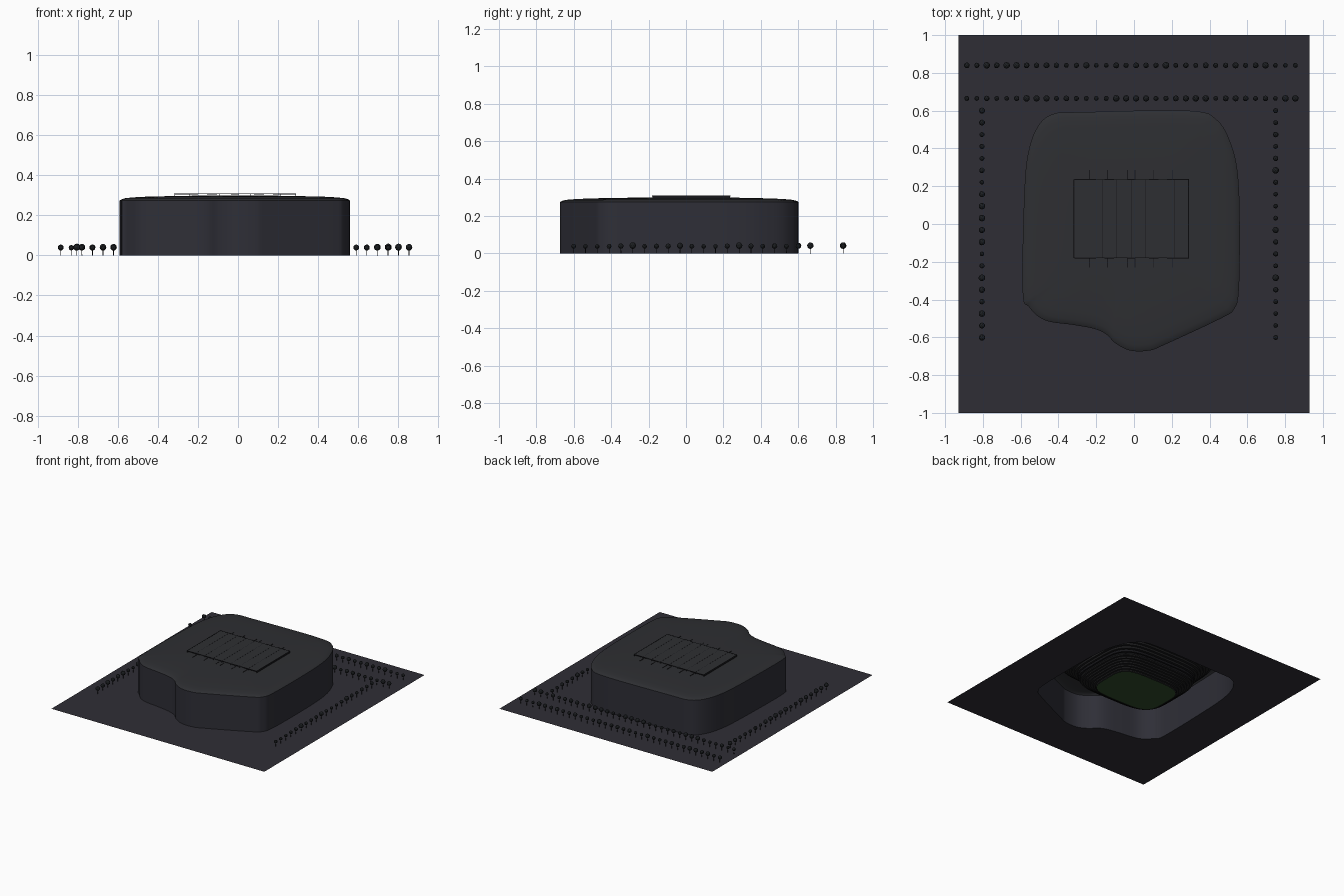
import bpy, bmesh, math, random
from mathutils import Vector

random.seed(4)
cube = bpy.data.objects.get("Cube")
if cube:
    bpy.data.objects.remove(cube)


def material(name, rgb):
    m = bpy.data.materials.new(name)
    m.use_nodes = True
    m.diffuse_color = (*rgb, 1)
    m.node_tree.nodes["Principled BSDF"].inputs["Base Color"].default_value = (*rgb, 1)
    return m


PAVING = material("dark paving", (.028, .027, .036))
WALL = material("facade grey", (.028, .028, .038))
ROOF = material("roof grey", (.027, .028, .032))
STAND = material("stand charcoal", (.012, .012, .013))
LEAF = material("dark foliage", (.012, .014, .016))
STEEL = material("dark steel", (.008, .008, .01))
GRASS = material("pitch green", (.03, .07, .025))


def finish(name, bm, *mats, smooth=None):
    mesh = bpy.data.meshes.new(name)
    bm.to_mesh(mesh)
    bm.free()
    for m in mats:
        mesh.materials.append(m)
    ob = bpy.data.objects.new(name, mesh)
    bpy.context.collection.objects.link(ob)
    if smooth:
        bpy.ops.object.select_all(action='DESELECT')
        ob.select_set(True)
        bpy.context.view_layer.objects.active = ob
        bpy.ops.object.shade_smooth_by_angle(angle=math.radians(smooth))
    return ob


def rounded(points, steps=6):
    """Closed smooth curve through the points."""
    n, out = len(points), []
    for i in range(n):
        a, b, c, d = (Vector(points[(i + k) % n]) for k in (-1, 0, 1, 2))
        for s in range(steps):
            t = s / steps
            out.append(.5 * (2 * b + (c - a) * t + (2 * a - 5 * b + 4 * c - d) * t * t
                             + (3 * b - a - 3 * c + d) * t ** 3))
    return out


def oval(rx, ry, power=.5, n=64, cx=-.02, cy=.0):
    pts = []
    for i in range(n):
        a = 2 * math.pi * i / n
        c, s = math.cos(a), math.sin(a)
        pts.append(Vector((cx + rx * math.copysign(abs(c) ** power, c),
                           cy + ry * math.copysign(abs(s) ** power, s))))
    return pts


def loft(bm, rings, index=lambda r: 0, cap=False):
    """Skin a list of (outline, height) rings."""
    loops = [[bm.verts.new((p.x, p.y, z)) for p in pts] for pts, z in rings]
    for r, (lo, hi) in enumerate(zip(loops, loops[1:])):
        for i in range(len(lo)):
            j = (i + 1) % len(lo)
            bm.faces.new((lo[i], lo[j], hi[j], hi[i])).material_index = index(r)
    if cap:
        bm.faces.new(loops[-1]).material_index = index(len(loops))


def box(bm, x0, x1, y0, y1, z0, z1):
    vs = bmesh.ops.create_cube(bm, size=1)["verts"]
    for v in vs:
        v.co = Vector(((x0 + x1) / 2 + v.co.x * (x1 - x0),
                       (y0 + y1) / 2 + v.co.y * (y1 - y0),
                       (z0 + z1) / 2 + v.co.z * (z1 - z0)))


# Building footprint, counter-clockwise
outline = rounded([
    (.29, .6), (.44, .55), (.515, .42), (.55, .26), (.56, 0), (.555, -.35), (.53, -.45),
    (.46, -.5), (.16, -.64), (.08, -.67), (-.02, -.67), (-.1, -.63), (-.145, -.585),
    (-.21, -.555), (-.315, -.535), (-.47, -.51), (-.555, -.44), (-.59, -.35),
    (-.58, .18), (-.555, .4), (-.5, .53), (-.42, .585), (-.29, .592)])

# Ground sheet, open under the building
bm = bmesh.new()
for loop in ([Vector(p) for p in ((-.93, -1), (.93, -1), (.93, 1), (-.93, 1))], outline):
    vs = [bm.verts.new((p.x, p.y, 0)) for p in loop]
    for i, v in enumerate(vs):
        bm.edges.new((v, vs[(i + 1) % len(vs)]))
bmesh.ops.triangle_fill(bm, edges=bm.edges[:], use_beauty=True, normal=(0, 0, 1))
for f in bm.faces:
    f.normal_update()
    if f.normal.z < 0:
        f.normal_flip()
finish("ground", bm, PAVING)

# Outer wall and gently domed roof
middle = Vector((-.015, -.01))
profile = [(1, 0), (1, .274), (.985, .28), (.95, .286), (.88, .29), (.75, .294), (.4, .298), (.03, .299)]
bm = bmesh.new()
loft(bm, [([middle + (p - middle) * s for p in outline], z) for s, z in profile],
     index=lambda r: 0 if r == 0 else 1, cap=True)
finish("wall_and_roof", bm, WALL, ROOF, smooth=30)

# Raised roof panel with end fins, seams and edge brackets
X0, X1, Y0, Y1 = -.32, .29, -.18, .235
bm = bmesh.new()
box(bm, X0, X1, Y0, Y1, .306, .309)
finish("roof_panel", bm, ROOF)
bm = bmesh.new()
for x in (X0, X1 - .004):
    box(bm, x, x + .004, Y0, Y1, .295, .31)
for i in range(1, 8):
    x = X0 + (X1 - X0) * i / 8
    box(bm, x - .001, x + .001, Y0, Y1, .297, .3095)
finish("roof_seams", bm, STEEL)
bm = bmesh.new()
for y, out in ((Y0, -1), (Y1, 1)):
    for x0, x1 in ((-.315, -.2), (-.155, -.105), (-.035, .005), (.08, .13), (.175, .29)):
        box(bm, x0, x1, y - .002, y + .002, .305, .31)
    for x in (-.235, -.14, -.035, .005, .105, .205):
        ya, yb = sorted((y, y + out * .05))
        box(bm, x - .002, x + .002, ya, yb, .294, .3)
finish("roof_brackets", bm, STEEL)

# Pitch
bm = bmesh.new()
loft(bm, [(oval(.275, .2), .01), (oval(.27, .195), .012)], cap=True)
bm.faces.new([bm.verts.new((p.x, p.y, .01)) for p in reversed(oval(.275, .2))])
finish("pitch", bm, GRASS)


# Two stepped tiers of stands
def tier(name, rx, ry, z, rows, run, rise):
    rings = []
    for r in range(rows):
        shape = oval(rx + r * run, ry + r * run * 1.15)
        rings += [(shape, z + r * rise), (shape, z + (r + 1) * rise)]
    bm = bmesh.new()
    loft(bm, rings)
    finish(name, bm, STAND)


tier("lower_stand", .28, .205, .01, 7, .015, .011)
tier("upper_stand", .37, .31, .11, 8, .016, .015)

# Dark balcony edge between the tiers
bm = bmesh.new()
loft(bm, [(oval(.366, .306), .1), (oval(.366, .306), .118), (oval(.38, .32), .118),
          (oval(.38, .32), .1), (oval(.366, .306), .1)])
finish("balcony", bm, STEEL)

# Rows of trees behind and beside the building
spots = [(-.885 + i * .0527, y) for y in (.665, .84) for i in range(34)]
spots += [(x, .6 - i * .0632) for x in (-.805, .75) for i in range(20)]
crowns, trunks = bmesh.new(), bmesh.new()
for x, y in spots:
    r = random.uniform(.012, .018)
    z = .028 + r * .75
    vs = bmesh.ops.create_icosphere(crowns, subdivisions=2, radius=r)["verts"]
    for v in vs:
        v.co += Vector((x, y, z))
    vs = bmesh.ops.create_cone(trunks, segments=5, radius1=.002, radius2=.0015, depth=z)["verts"]
    for v in vs:
        v.co += Vector((x, y, z / 2))
finish("tree_crowns", crowns, LEAF)
finish("tree_trunks", trunks, STEEL)
